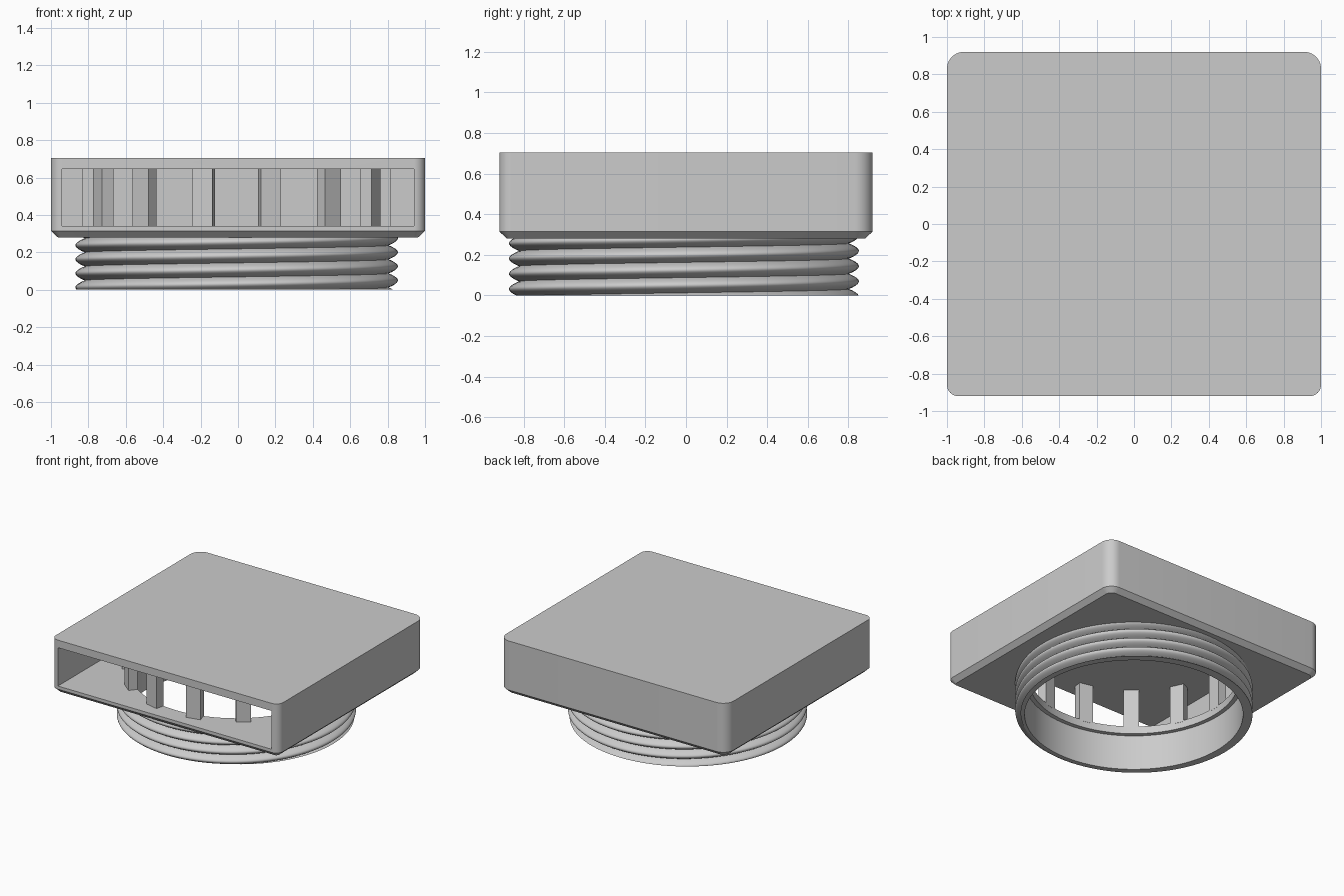
import bpy, bmesh
from math import sin, cos, pi, tau, radians
from mathutils import Matrix

if "Cube" in bpy.data.objects:
    bpy.data.objects.remove(bpy.data.objects["Cube"])

grey = bpy.data.materials.new("light grey plastic")
grey.use_nodes = True
GREY = (0.6, 0.6, 0.6, 1)
grey.diffuse_color = GREY
grey.node_tree.nodes["Principled BSDF"].inputs["Base Color"].default_value = GREY

CX, CY = -0.007, -0.01           # axis of the threaded neck
BASE, FLOOR, CEILING, TOP = 0.28, 0.34, 0.645, 0.705


def finish(bm, name):
    bmesh.ops.recalc_face_normals(bm, faces=bm.faces)
    mesh = bpy.data.meshes.new(name)
    bm.to_mesh(mesh)
    bm.free()
    ob = bpy.data.objects.new(name, mesh)
    mesh.materials.append(grey)
    bpy.context.collection.objects.link(ob)
    return ob


def activate(ob):
    bpy.ops.object.select_all(action='DESELECT')
    ob.select_set(True)
    bpy.context.view_layer.objects.active = ob


def smooth(ob):
    activate(ob)
    bpy.ops.object.shade_smooth_by_angle(angle=radians(30))


def cut(ob, cutter):
    cutter.hide_render = True
    mod = ob.modifiers.new("cut", 'BOOLEAN')
    mod.operation = 'DIFFERENCE'
    mod.solver = 'EXACT'
    mod.object = cutter
    activate(ob)
    bpy.ops.object.modifier_apply(modifier=mod.name)
    bpy.data.objects.remove(cutter)


def box(bm, x0, x1, y0, y1, z0, z1, turn=Matrix()):
    place = Matrix.Translation(((x0 + x1) / 2, (y0 + y1) / 2, (z0 + z1) / 2))
    size = Matrix.Diagonal((x1 - x0, y1 - y0, z1 - z0, 1))
    bmesh.ops.create_cube(bm, size=1, matrix=turn @ place @ size)


def outline(inset, z, steps=10):
    """Rounded rectangle with larger corners at the back."""
    points = []
    corners = ((1, 1, 0.09), (-1, 1, 0.09), (-1, -1, 0.06), (1, -1, 0.06))
    for k, (sx, sy, r) in enumerate(corners):
        for s in range(steps + 1):
            a = (k + s / steps) * pi / 2
            ra = r - inset
            points.append((sx * (1 - r) + ra * cos(a), sy * (0.92 - r) + ra * sin(a), z))
    return points


# Square housing with a chamfered underside
bm = bmesh.new()
rings = [[bm.verts.new(p) for p in outline(inset, z)]
         for inset, z in ((0.037, BASE), (0, 0.315), (0, TOP))]
for low, high in zip(rings, rings[1:]):
    for i in range(len(low)):
        j = (i + 1) % len(low)
        bm.faces.new((low[i], low[j], high[j], high[i]))
bm.faces.new(rings[0][::-1])
bm.faces.new(rings[-1])
housing = finish(bm, "housing")

# Slot open at the front, and round hole through the floor
bm = bmesh.new()
box(bm, -0.94, 0.94, -1.2, 0.86, FLOOR, CEILING)
cut(housing, finish(bm, "slot_cutter"))
bm = bmesh.new()
bmesh.ops.create_cone(bm, cap_ends=True, segments=96, radius1=0.76, radius2=0.76,
                      depth=0.3, matrix=Matrix.Translation((CX, CY, BASE)))
cut(housing, finish(bm, "hole_cutter"))
smooth(housing)

# Posts standing in a circle around the hole
COUNT = 14
bm = bmesh.new()
for k in range(COUNT):
    turn = Matrix.Translation((CX, CY, 0)) @ Matrix.Rotation(tau * k / COUNT, 4, 'Z')
    box(bm, 0.758, 0.826, -0.055, 0.055, FLOOR - 0.01, CEILING + 0.01, turn)
finish(bm, "posts")

# Neck with a right-handed thread, rows following the helix
PITCH, CREST, SEG, ROWS, TURNS = 0.075, 0.05, 144, 12, 7
bm = bmesh.new()
grid = []
for i in range(SEG):
    a = tau * i / SEG
    column = []
    for j in range(ROWS * TURNS + 1):
        r = 0.812 + 0.05 * abs(cos(pi * j / ROWS)) ** 0.9
        z = CREST + PITCH * (i / SEG + j / ROWS - 2)
        column.append(bm.verts.new((CX + r * cos(a), CY + r * sin(a), z)))
    grid.append(column)
for i in range(SEG):
    shift = ROWS if i == SEG - 1 else 0
    after = grid[(i + 1) % SEG]
    for j in range(ROWS * TURNS - shift):
        bm.faces.new((grid[i][j], after[j + shift], after[j + shift + 1], grid[i][j + 1]))
for z, way in ((0, -1), (BASE + 0.01, 1)):
    bmesh.ops.bisect_plane(bm, geom=bm.verts[:] + bm.edges[:] + bm.faces[:], dist=1e-5,
                           plane_co=(0, 0, z), plane_no=(0, 0, way), clear_outer=True)

# Bottom rim and inner wall of the neck
edges = [e for e in bm.edges if e.is_boundary and max(v.co.z for v in e.verts) < 0.001]
for height in (0, BASE + 0.01):
    made = bmesh.ops.extrude_edge_only(bm, edges=edges)["geom"]
    edges = [g for g in made if isinstance(g, bmesh.types.BMEdge)]
    for v in {v for e in edges for v in e.verts}:
        dx, dy = v.co.x - CX, v.co.y - CY
        s = 0.793 / (dx * dx + dy * dy) ** 0.5
        v.co = (CX + dx * s, CY + dy * s, height)
smooth(finish(bm, "threaded_neck"))
